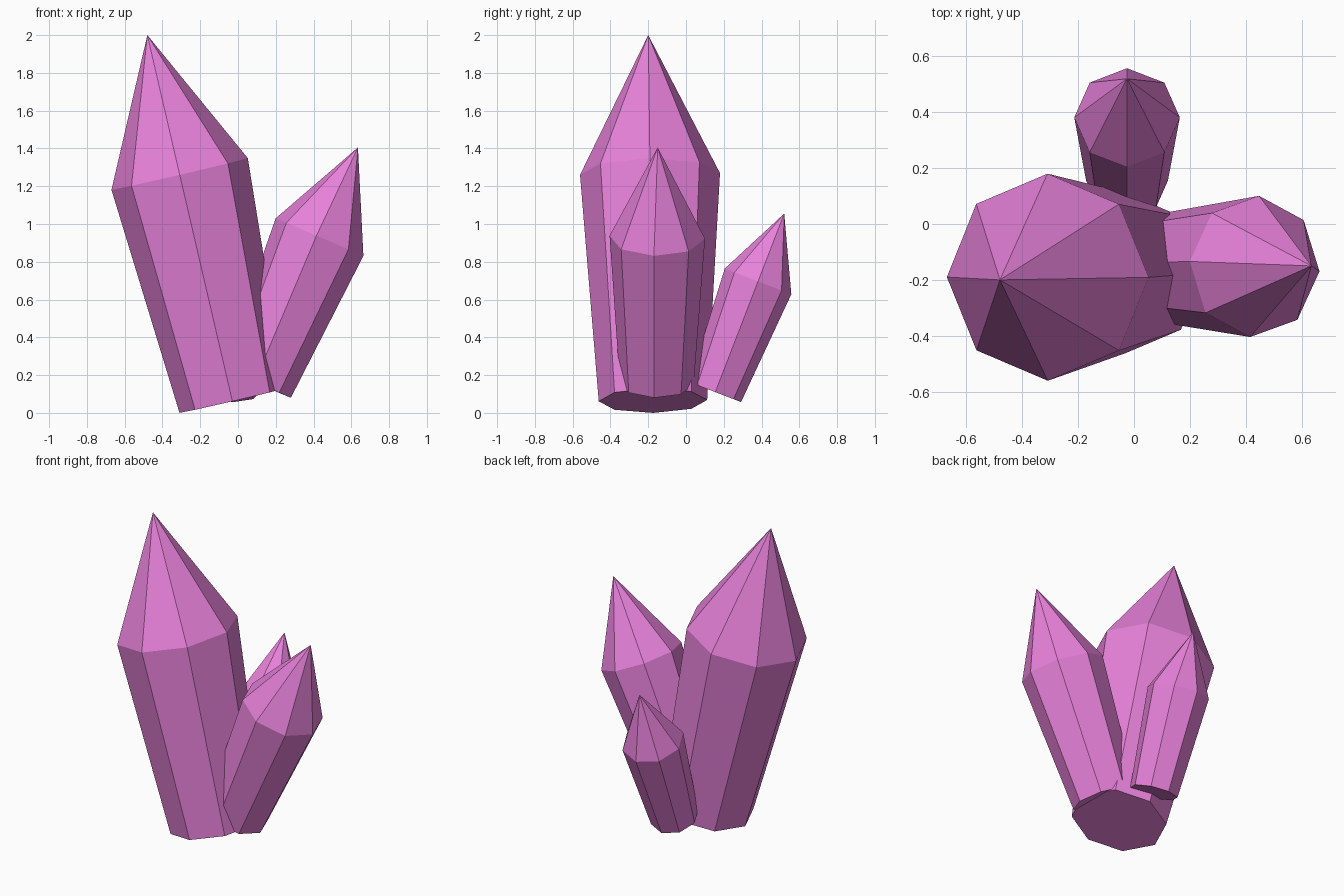
import bpy, bmesh, math
from mathutils import Vector, Matrix

if "Cube" in bpy.data.objects:
    bpy.data.objects.remove(bpy.data.objects["Cube"])

SIDES = 8
SHOULDER = 0.62       # height of the widest ring, as part of the length
R_BASE, R_WIDE = 0.1445, 0.1865   # radii as part of the length

mat = bpy.data.materials.new("pink_crystal")
mat.diffuse_color = (0.80, 0.22, 0.70, 1)
mat.use_nodes = True
mat.node_tree.nodes["Principled BSDF"].inputs["Base Color"].default_value = mat.diffuse_color


def crystal(name, base, tip, spin=0):
    """Tapered eight-sided prism with a pointed cap, leaning from base to tip."""
    base, tip = Vector(base), Vector(tip)
    axis = tip - base
    length = axis.length
    bm = bmesh.new()

    def ring(radius, z):
        return [bm.verts.new((radius * math.cos(a), radius * math.sin(a), z))
                for a in (math.tau * i / SIDES for i in range(SIDES))]

    low = ring(R_BASE * length, 0)
    wide = ring(R_WIDE * length, SHOULDER * length)
    point = bm.verts.new((0, 0, length))
    bm.faces.new(low[::-1])
    for i in range(SIDES):
        j = (i + 1) % SIDES
        bm.faces.new((low[i], low[j], wide[j], wide[i]))
        bm.faces.new((wide[i], wide[j], point))

    lean = Vector((0, 0, 1)).rotation_difference(axis).to_matrix().to_4x4()
    mesh = bpy.data.meshes.new(name)
    bm.to_mesh(mesh)
    bm.free()
    mesh.materials.append(mat)
    obj = bpy.data.objects.new(name, mesh)
    obj.matrix_world = (Matrix.Translation(base) @ lean
                        @ Matrix.Rotation(math.radians(spin), 4, 'Z'))
    bpy.context.collection.objects.link(obj)


crystal("large_crystal", (-0.03, -0.175, 0.065), (-0.48, -0.20, 2.0))
crystal("medium_crystal", (0.10, -0.155, 0.157), (0.635, -0.15, 1.405), spin=-4)
crystal("small_crystal", (-0.025, 0.155, 0.11), (-0.025, 0.52, 1.055))
